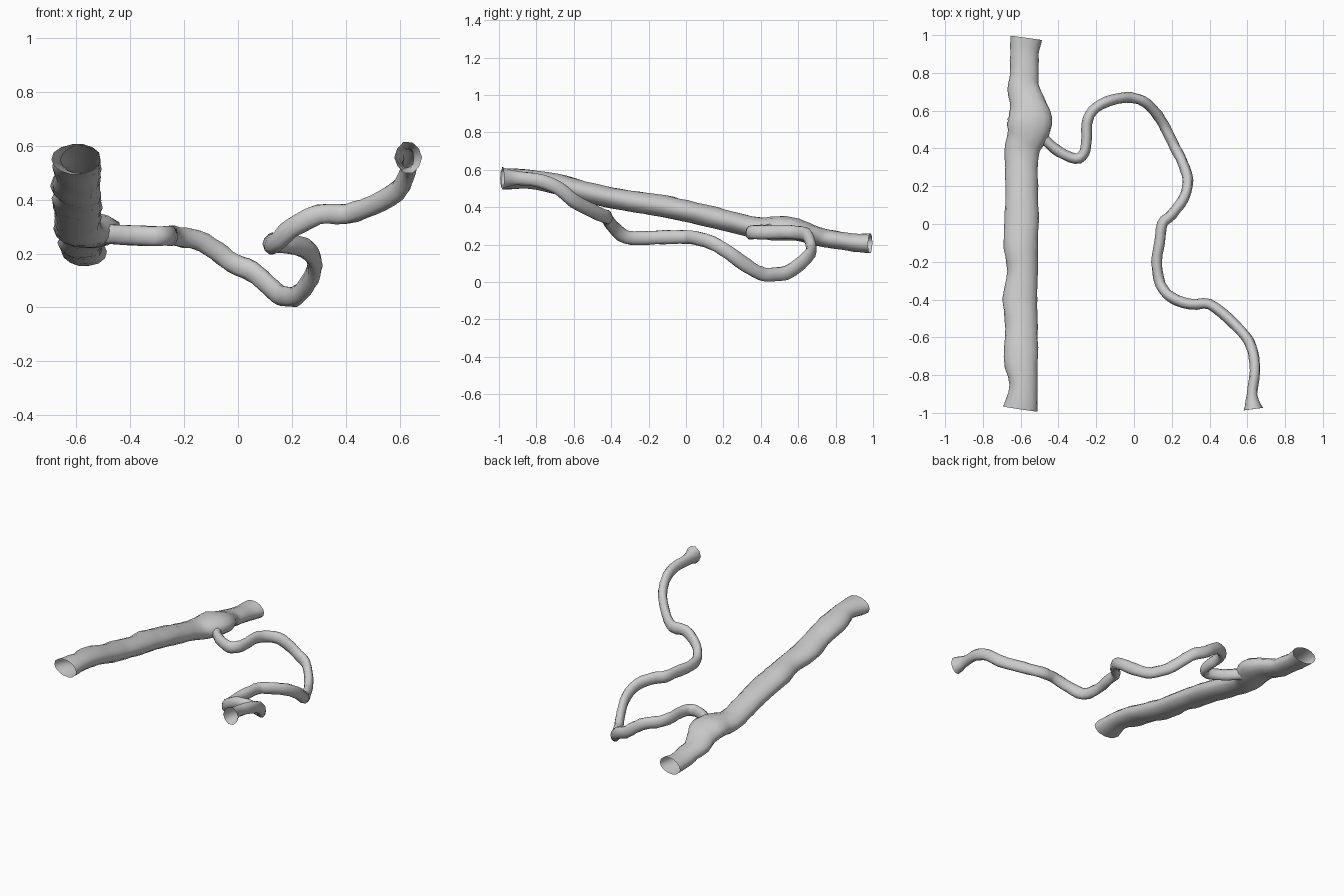
import bpy, bmesh, math, random
from mathutils import Vector

random.seed(4)
cube = bpy.data.objects.get("Cube")
if cube:
    bpy.data.objects.remove(cube, do_unlink=True)


def spline(rows, steps):
    """Catmull-Rom through rows of any width."""
    pts = [rows[0]] + rows + [rows[-1]]
    out = []
    for a, b, c, d in zip(pts, pts[1:], pts[2:], pts[3:]):
        for s in range(steps):
            t = s / steps
            out.append([q + t / 2 * (r - p + t * (2 * p - 5 * q + 4 * r - w
                        + t * (3 * (q - r) + w - p)))
                        for p, q, r, w in zip(a, b, c, d)])
    return out + [list(rows[-1])]


def tube(name, rows, sides, steps, lump):
    """Open tube; each row is x, y, z, half width, half height."""
    path = spline(rows, steps)
    centres = [Vector(p[:3]) for p in path]
    bm = bmesh.new()
    rings = []
    for i, (c, row) in enumerate(zip(centres, path)):
        tangent = centres[min(i + 1, len(path) - 1)] - centres[max(i - 1, 0)]
        side = tangent.cross(Vector((0, 0, 1))).normalized()
        up = side.cross(tangent).normalized()
        ring = []
        for k in range(sides):
            a = math.tau * k / sides
            r = 1 + random.uniform(-lump, lump)
            ring.append(bm.verts.new(c + side * (math.cos(a) * row[3] * r)
                                     + up * (math.sin(a) * row[4] * r)))
        rings.append(ring)
    for lower, upper in zip(rings, rings[1:]):
        for k in range(sides):
            n = (k + 1) % sides
            bm.faces.new((lower[k], lower[n], upper[n], upper[k]))
    bmesh.ops.recalc_face_normals(bm, faces=bm.faces)
    mesh = bpy.data.meshes.new(name)
    bm.to_mesh(mesh)
    bm.free()
    obj = bpy.data.objects.new(name, mesh)
    bpy.context.collection.objects.link(obj)
    mesh.shade_smooth()
    return obj


# Wide main vessel, with a bulge where the branch leaves
main = [
    (-.6, -.98, .55, .092, .058), (-.585, -.85, .55, .074, .052),
    (-.6, -.7, .525, .092, .056), (-.595, -.55, .485, .084, .056),
    (-.605, -.4, .45, .09, .056), (-.59, -.25, .425, .08, .057),
    (-.6, -.12, .405, .09, .06), (-.595, 0, .38, .09, .058),
    (-.595, .15, .345, .088, .058), (-.597, .3, .307, .085, .056),
    (-.59, .4, .287, .093, .058), (-.56, .49, .287, .113, .066),
    (-.55, .56, .285, .118, .064), (-.565, .64, .265, .095, .054),
    (-.585, .72, .24, .085, .05), (-.58, .8, .225, .076, .048),
    (-.58, .9, .21, .076, .049), (-.57, .985, .207, .084, .054),
]
tube("main_vessel", main, sides=14, steps=3, lump=.035)

# Thin winding branch: x, y, z of its centre line
course = [
    (-.53, .5, .28), (-.46, .435, .272), (-.4, .385, .268), (-.31, .345, .265),
    (-.265, .375, .265), (-.25, .45, .265), (-.25, .53, .268), (-.22, .6, .262),
    (-.15, .645, .25), (-.08, .665, .21), (-.02, .67, .165), (.05, .65, .135),
    (.11, .595, .085), (.155, .53, .047), (.19, .46, .04), (.22, .4, .045),
    (.26, .32, .09), (.285, .23, .155), (.265, .14, .21), (.2, .05, .235),
    (.15, 0, .24), (.135, -.1, .24), (.12, -.2, .236), (.14, -.32, .24),
    (.2, -.39, .295), (.3, -.425, .345), (.4, -.425, .347), (.5, -.5, .38),
    (.595, -.6, .435), (.63, -.68, .5), (.64, -.78, .54), (.625, -.9, .555),
]
branch = [(*p, .028, .038) for p in course]
branch[0] = (*course[0], .04, .045)
branch.append((.632, -.98, .557, .052, .058))
tube("branch_vessel", branch, sides=10, steps=3, lump=.06)
